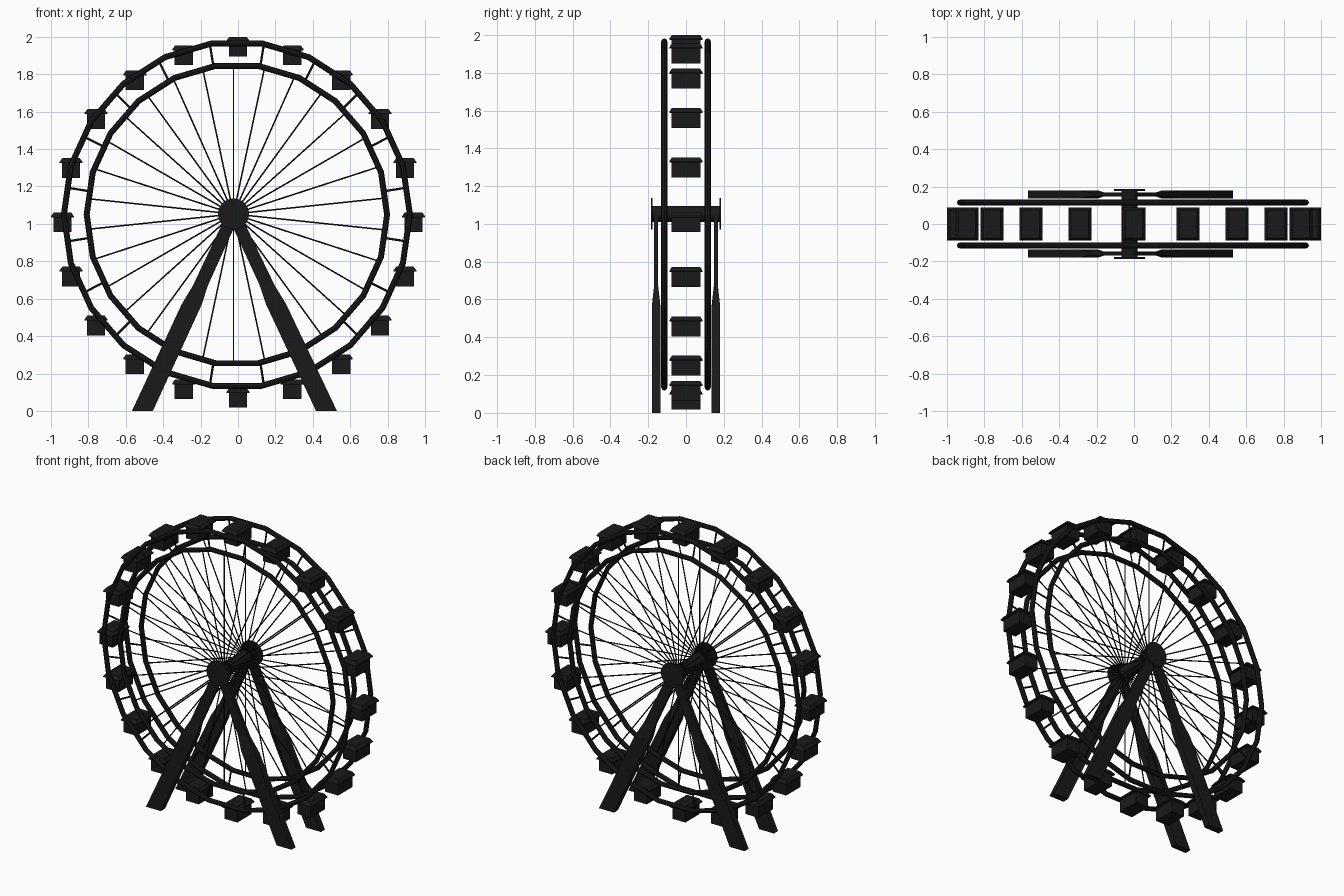
import bpy, bmesh
from math import sin, cos, pi, sqrt, radians
from mathutils import Vector

if "Cube" in bpy.data.objects:
    bpy.data.objects.remove(bpy.data.objects["Cube"])

dark = bpy.data.materials.new("dark_paint")
dark.diffuse_color = (0.01, 0.01, 0.01, 1)
dark.use_nodes = True
dark.node_tree.nodes["Principled BSDF"].inputs["Base Color"].default_value = dark.diffuse_color

HUB = Vector((-0.024, 0, 1.053))      # axle and spoke centre
RIM = Vector((-0.006, 0, 1.05))       # rim centre
R_IN, R_OUT, RIM_Y = 0.803, 0.925, 0.115


def finish(bm, name, smooth=False):
    bmesh.ops.recalc_face_normals(bm, faces=bm.faces)
    me = bpy.data.meshes.new(name)
    bm.to_mesh(me)
    bm.free()
    ob = bpy.data.objects.new(name, me)
    me.materials.append(dark)
    bpy.context.collection.objects.link(ob)
    return ob


def loft(bm, sections):
    """Stack of rectangles (cx, cy, z, half_x, half_y), capped."""
    rings = []
    for cx, cy, z, hx, hy in sections:
        rings.append([bm.verts.new((cx + sx * hx, cy + sy * hy, z))
                      for sx, sy in ((-1, -1), (1, -1), (1, 1), (-1, 1))])
    for a, b in zip(rings, rings[1:]):
        for i in range(4):
            j = (i + 1) % 4
            bm.faces.new((a[i], a[j], b[j], b[i]))
    bm.faces.new(rings[0][::-1])
    bm.faces.new(rings[-1])


def rod(bm, a, b, r, n=6):
    d = b - a
    m = d.to_track_quat('Z', 'Y').to_matrix().to_4x4()
    m.translation = (a + b) / 2
    bmesh.ops.create_cone(bm, cap_ends=True, segments=n, radius1=r, radius2=r,
                          depth=d.length, matrix=m)


def rim_hit(d, radius):
    """Point where a ray from the hub meets the rim circle."""
    e = HUB - RIM
    k = e.dot(d)
    return HUB + d * (-k + sqrt(k * k - e.length_squared + radius ** 2))


for side, s in (("front", -1), ("back", 1)):
    off = Vector((0, s * RIM_Y, 0))

    # inner and outer low-poly rims
    for label, r in (("inner", R_IN), ("outer", R_OUT)):
        bpy.ops.mesh.primitive_torus_add(
            major_segments=22, minor_segments=8, major_radius=r,
            minor_radius=0.016, location=RIM + off, rotation=(pi / 2, 0, 0))
        ob = bpy.context.object
        ob.name = f"{side}_{label}_rim"
        ob.data.materials.append(dark)
        for p in ob.data.polygons:
            p.use_smooth = False

    # thin spokes
    bm = bmesh.new()
    for i in range(30):
        a = radians(90 + 12 * i)
        rod(bm, HUB + off, rim_hit(Vector((cos(a), 0, sin(a))), R_IN) + off, 0.004)
    finish(bm, f"{side}_spokes")

    # struts joining the two rims
    bm = bmesh.new()
    for i in range(20):
        a = radians(9 + 18 * i)
        d = Vector((cos(a), 0, sin(a)))
        rod(bm, RIM + off + d * (R_IN - 0.005), RIM + off + d * (R_OUT - 0.005), 0.006)
    finish(bm, f"{side}_rim_struts")

    # A-frame legs, thicker in the lower part
    for label, foot in (("left", -0.511), ("right", 0.473)):
        bm = bmesh.new()
        secs = []
        for z, hx, hy in ((0, .056, .022), (.57, .054, .022),
                          (.67, .040, .011), (1.05, .036, .011)):
            secs.append((foot + (HUB.x - foot) * z / HUB.z, s * 0.158, z, hx, hy))
        loft(bm, secs)
        finish(bm, f"{side}_{label}_leg")

    # hub cap disc
    bm = bmesh.new()
    rod(bm, HUB + Vector((0, s * 0.176, 0)), HUB + Vector((0, s * 0.186, 0)), 0.083, 24)
    finish(bm, f"{side}_hub_cap")

# axle
bm = bmesh.new()
rod(bm, HUB + Vector((0, -0.18, 0)), HUB + Vector((0, 0.18, 0)), 0.042, 20)
finish(bm, "axle")

# cabins hang upright around the wheel
for i in range(20):
    a = radians(18 * i)
    x, z = 0.9385 * cos(a), 1.009 + 0.9385 * sin(a)
    bm = bmesh.new()
    loft(bm, [(x, 0, z - 0.053, 0.049, 0.077), (x, 0, z + 0.028, 0.049, 0.077)])
    loft(bm, [(x, 0, z + 0.026, 0.0615, 0.088), (x, 0, z + 0.032, 0.0615, 0.088),
              (x, 0, z + 0.053, 0.046, 0.075)])
    finish(bm, f"cabin_{i + 1}")
